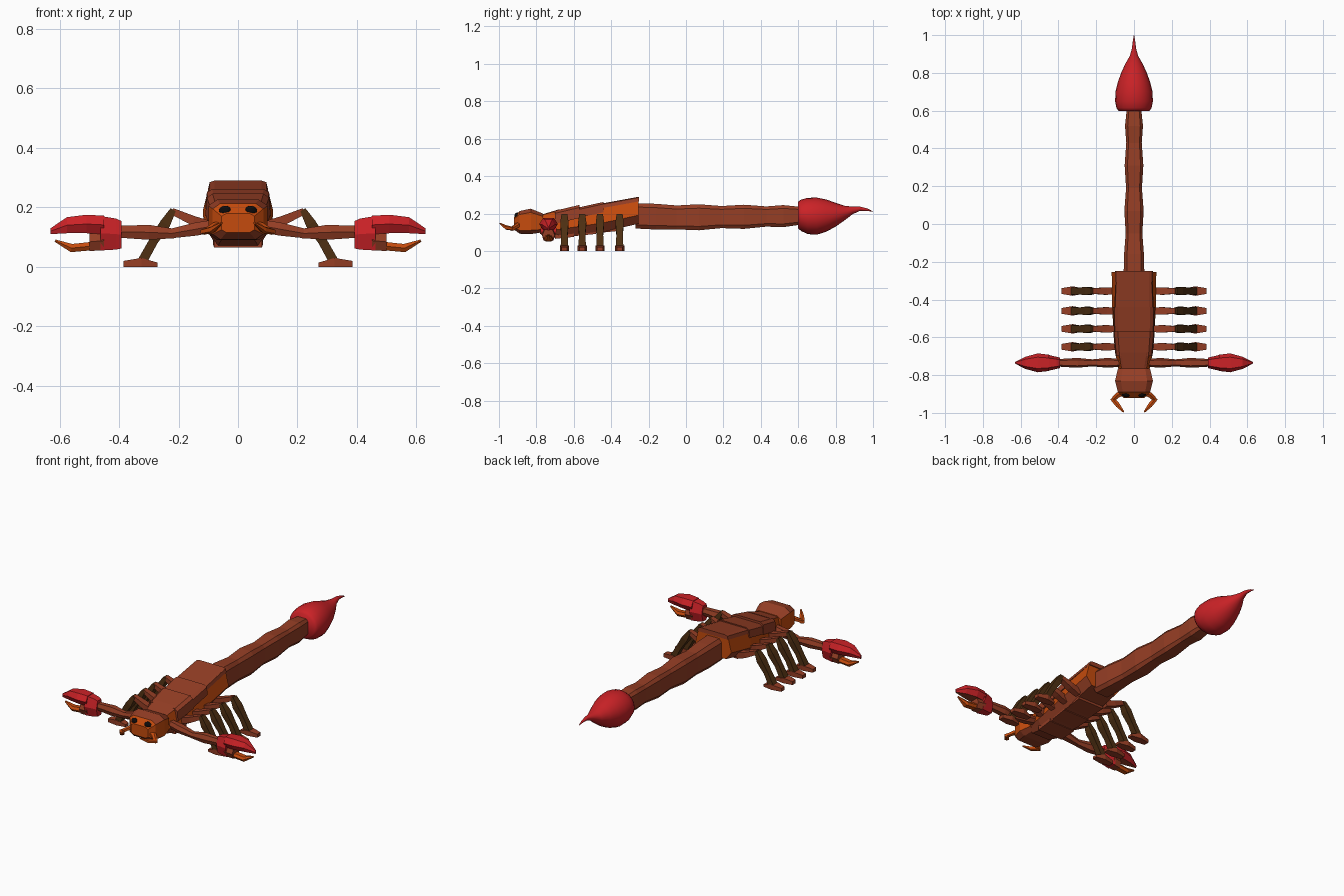
import bpy, bmesh, math
from mathutils import Vector, Matrix

cube = bpy.data.objects.get("Cube")
if cube:
    bpy.data.objects.remove(cube, do_unlink=True)


def material(name, r, g, b):
    m = bpy.data.materials.new(name)
    m.use_nodes = True
    m.diffuse_color = (r, g, b, 1)
    bsdf = next(n for n in m.node_tree.nodes if n.type == "BSDF_PRINCIPLED")
    bsdf.inputs["Base Color"].default_value = (r, g, b, 1)
    bsdf.inputs["Roughness"].default_value = 0.7
    return m


BROWN = material("shell brown", 0.30, 0.048, 0.018)
ORANGE = material("orange", 0.56, 0.07, 0.004)
RED = material("claw red", 0.60, 0.016, 0.02)
OLIVE = material("dark olive", 0.075, 0.028, 0.006)
BLACK = material("eye black", 0.004, 0.003, 0.003)

X, Y, Z = Vector((1, 0, 0)), Vector((0, 1, 0)), Vector((0, 0, 1))


def circle(n):
    return [(math.cos(2 * math.pi * i / n), math.sin(2 * math.pi * i / n)) for i in range(n)]


# Unit cross-sections
BOX = [(-1, -1), (1, -1), (1, 1), (-1, 1)]
CHAMFER = [(-.7, -1), (.7, -1), (1, -.7), (1, .7), (.7, 1), (-.7, 1), (-1, .7), (-1, -.7)]
PLATE = [(-1, -1), (1, -1), (.95, .6), (.78, 1), (-.78, 1), (-.95, .6)]
TRUNK = [(-.7, -1), (.7, -1), (1, -.35), (.8, 1), (-.8, 1), (-1, -.35)]
HEX = [(-1, 0), (-.6, -1), (.6, -1), (1, 0), (.6, 1), (-.6, 1)]


def finish(name, bm, mats, rule, mirror, smooth):
    bmesh.ops.recalc_face_normals(bm, faces=bm.faces)
    for f in bm.faces:
        f.normal_update()
        f.smooth = smooth
        if rule:
            f.material_index = rule(f.normal, f.calc_center_median())
    mesh = bpy.data.meshes.new(name)
    bm.to_mesh(mesh)
    bm.free()
    for m in mats:
        mesh.materials.append(m)
    ob = bpy.data.objects.new(name, mesh)
    bpy.context.collection.objects.link(ob)
    if mirror:
        ob.modifiers.new("Mirror", "MIRROR")
    return ob


def loft(name, stations, section, mats, side=X, up=None, rule=None, mirror=False, smooth=False):
    """Skin a section along (centre, half width, half height) stations."""
    bm = bmesh.new()
    pts = [Vector(s[0]) for s in stations]
    rings = []
    for i, (c, w, h) in enumerate(stations):
        t = pts[min(i + 1, len(pts) - 1)] - pts[max(i - 1, 0)]
        v = up or t.cross(side).normalized()
        rings.append([bm.verts.new(pts[i] + side * (a * w) + v * (b * h)) for a, b in section])
    n = len(section)
    for r0, r1 in zip(rings, rings[1:]):
        for j in range(n):
            k = (j + 1) % n
            bm.faces.new((r0[j], r0[k], r1[k], r1[j]))
    bm.faces.new(rings[0])
    bm.faces.new(rings[-1])
    return finish(name, bm, mats, rule, mirror, smooth)


def along_y(rows):
    """Rows of (y, half width, bottom, top) to stations."""
    return [((0, y, (b + t) / 2), w, (t - b) / 2) for y, w, b, t in rows]


# Trunk: orange flanks, brown top and belly
loft("trunk", along_y([(-.78, .08, .09, .19), (-.68, .10, .067, .215),
                       (-.45, .116, .10, .25), (-.255, .118, .145, .285)]),
     TRUNK, [ORANGE, BROWN], up=Z,
     rule=lambda n, c: 1 if n.z > .7 or (n.z < -.1 and n.y < .9) else 0)

# Overlapping back plates, each rising to the rear
for i, (y0, y1, w0, w1, z0, z1, d) in enumerate([
        (-.77, -.68, .068, .085, .195, .222, .03), (-.70, -.57, .098, .110, .215, .246, .07),
        (-.585, -.44, .106, .110, .230, .262, .055), (-.46, -.25, .103, .100, .252, .290, .025)]):
    loft(f"back_plate_{i + 1}", along_y([(y0, w0, z0 - d, z0), (y1, w1, z1 - d, z1)]),
         PLATE, [BROWN], up=Z)

# Belly ridges
for i in range(3):
    y = -.70 + i * .12
    z = .067 + i * .016
    loft(f"belly_plate_{i + 1}", along_y([(y, .08, z - .002, z + .03), (y + .10, .084, z + .008, z + .045)]),
         BOX, [BROWN], up=Z)

# Head with brown crown and jaw
loft("head", along_y([(-.765, .085, .10, .20), (-.83, .10, .09, .226),
                      (-.89, .085, .092, .213), (-.92, .055, .115, .18)]),
     CHAMFER, [ORANGE, BROWN], up=Z,
     rule=lambda n, c: 1 if n.z > .75 or n.z < -.3 else 0)

# Eyes
bm = bmesh.new()
place = (Matrix.Translation((.046, -.900, .186)) @ Matrix.Rotation(.45, 4, "Z")
         @ Matrix.Rotation(.35, 4, "Y") @ Matrix.Diagonal((.025, .016, .018, 1)))
bmesh.ops.create_uvsphere(bm, u_segments=12, v_segments=8, radius=1, matrix=place)
finish("eyes", bm, [BLACK], None, True, True)

# Mandibles: outward arm then inward hook
loft("mandible_arms", [((.045, -.89, .15), .012, .014), ((.085, -.905, .135), .013, .014),
                       ((.112, -.93, .118), .011, .011)], HEX, [ORANGE], side=Z, mirror=True)
loft("mandible_hooks", [((.116, -.922, .118), .010, .012), ((.085, -.96, .125), .012, .012),
                        ((.055, -.995, .147), .004, .004)], HEX, [ORANGE], side=Z, mirror=True)

# Tail segments
joints = [(-.27, .055, .12, .255), (-.05, .044, .115, .243), (.19, .042, .122, .24),
          (.43, .041, .13, .238), (.61, .038, .14, .236)]
for i, (a, b) in enumerate(zip(joints, joints[1:])):
    m = [(p + q) / 2 for p, q in zip(a, b)]
    g = .003 if i == 0 else .008
    loft(f"tail_segment_{i + 1}", along_y([a, (m[0], m[1] + g, m[2] - g, m[3] + g), b]),
         CHAMFER, [BROWN], up=Z)

# Stinger bulb with curved tip
loft("stinger", along_y([(.598, .082, .122, .262), (.615, .093, .107, .274), (.65, .100, .090, .284),
                         (.70, .098, .087, .285), (.75, .086, .103, .275), (.80, .068, .130, .257),
                         (.85, .045, .165, .241), (.89, .022, .196, .237), (.93, .011, .214, .237),
                         (.97, .006, .214, .227), (1.0, .001, .209, .211)]),
     circle(20), [RED], up=Z, smooth=True)

# Four pairs of legs
for i, y in enumerate([-.65, -.555, -.46, -.355]):
    n = i + 1
    loft(f"leg_thighs_{n}", [((.09, y, .135), .016, .018), ((.15, y, .155), .020, .016),
                             ((.222, y, .187), .014, .011)], BOX, [BROWN], side=Y, mirror=True)
    loft(f"leg_shins_{n}", [((.218, y, .192), .016, .010), ((.245, y, .145), .022, .018),
                            ((.285, y, .085), .017, .015), ((.322, y, .018), .020, .016)],
         BOX, [OLIVE], side=Y, mirror=True)
    loft(f"leg_feet_{n}", [((.27, y, .007), .015, .007), ((.325, y, .015), .025, .015),
                           ((.385, y, .010), .015, .010)], BOX, [BROWN], side=Y, up=Z, mirror=True)

# Claw arms
AY = -.735
loft("claw_upper_arms", [((.07, AY, .14), .020, .020), ((.14, AY, .127), .026, .022),
                         ((.225, AY, .112), .018, .016)], HEX, [BROWN], side=Y, mirror=True)
loft("claw_forearms", [((.215, AY, .112), .018, .016), ((.30, AY, .116), .026, .025),
                       ((.40, AY, .118), .020, .020)], HEX, [BROWN], side=Y, mirror=True)

# Claws: red palm and upper finger, brown grip, orange lower finger
loft("claw_palms", [((.392, AY, .108), .028, .046), ((.41, AY, .110), .032, .052),
                    ((.462, AY, .113), .044, .058)], HEX, [RED], side=Y, up=Z, mirror=True)
loft("claw_grips", [((.45, AY, .088), .038, .032), ((.50, AY, .084), .034, .031)],
     HEX, [BROWN], side=Y, up=Z, mirror=True)
loft("claw_upper_fingers", [((.45, AY, .141), .043, .031), ((.51, AY, .144), .050, .031),
                            ((.575, AY, .140), .032, .027), ((.63, AY, .120), .004, .010)],
     HEX, [RED, BROWN], side=Y, up=Z, mirror=True,
     rule=lambda n, c: 1 if n.z < -.8 else 0)
loft("claw_lower_fingers", [((.49, AY, .070), .024, .014), ((.56, AY, .063), .022, .014),
                            ((.615, AY, .088), .004, .004)], HEX, [ORANGE], side=Y, mirror=True)
